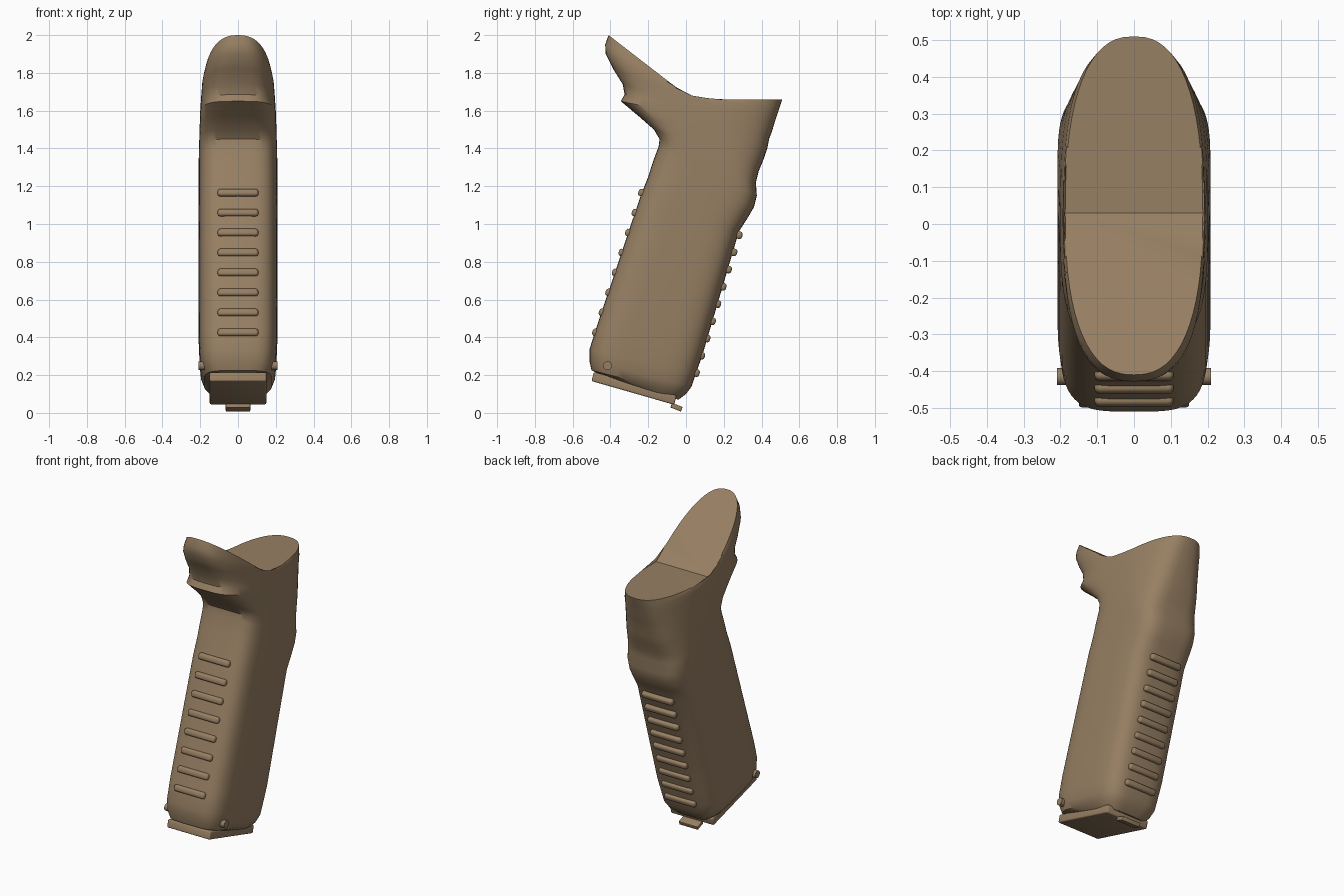
import bpy
import bmesh
import math
from mathutils import Matrix, Vector

cube = bpy.data.objects.get("Cube")
if cube:
    bpy.data.objects.remove(cube, do_unlink=True)

# One flat colour for everything
tan = bpy.data.materials.new("tan polymer")
tan.use_nodes = True
TAN = (0.31, 0.215, 0.125, 1)
tan.diffuse_color = TAN
shader = tan.node_tree.nodes["Principled BSDF"]
shader.inputs["Base Color"].default_value = TAN
shader.inputs["Roughness"].default_value = 0.6


def finish(bm, name, angle=35):
    """Turn a bmesh into a named, smooth-shaded object."""
    bmesh.ops.recalc_face_normals(bm, faces=bm.faces)
    mesh = bpy.data.meshes.new(name)
    bm.to_mesh(mesh)
    bm.free()
    mesh.materials.append(tan)
    obj = bpy.data.objects.new(name, mesh)
    bpy.context.collection.objects.link(obj)
    bpy.ops.object.select_all(action='DESELECT')
    obj.select_set(True)
    bpy.context.view_layer.objects.active = obj
    bpy.ops.object.shade_smooth_by_angle(angle=math.radians(angle))
    return obj


def bar(name, centre, size, tilt, bevel):
    """Bevelled box, tilted about the x axis."""
    bm = bmesh.new()
    place = (Matrix.Translation(centre) @ Matrix.Rotation(tilt, 4, 'X')
             @ Matrix.Diagonal((*size, 1)))
    bmesh.ops.create_cube(bm, size=1, matrix=place)
    bmesh.ops.bevel(bm, geom=bm.edges[:], offset=bevel, segments=3,
                    profile=0.5, affect='EDGES')
    return finish(bm, name)


# Grip body: loft through sections given by front y, z and back y, z
SECTIONS = [
    (-.46, .205, -.04, .07), (-.50, .225, .0, .10), (-.51, .27, .03, .14),
    (-.51, .34, .05, .20), (-.475, .45, .085, .30), (-.24, 1.15, .28, .96),
    (-.20, 1.25, .325, 1.03), (-.175, 1.33, .36, 1.09),
    (-.145, 1.41, .375, 1.15), (-.14, 1.45, .37, 1.22),
    (-.17, 1.50, .385, 1.28), (-.25, 1.57, .41, 1.34),
    (-.345, 1.65, .43, 1.40), (-.325, 1.685, .44, 1.45),
    (-.335, 1.74, .455, 1.49), (-.385, 1.82, .47, 1.54),
    (-.425, 1.90, .49, 1.60), (-.428, 1.95, .50, 1.63),
    (-.41, 2.0, .51, 1.66),
]
FOOT_WIDTHS = [.15, .18, .197, .203]
NECK = 9            # section where the grip starts flaring into the tang
SIDES = 64


def signed_power(value, power):
    return math.copysign(abs(value) ** power, value)


def section_ring(bm, index):
    fy, fz, by, bz = SECTIONS[index]
    front, back = Vector((0, fy, fz)), Vector((0, by, bz))
    flare = max(0, (index - NECK) / (len(SECTIONS) - 1 - NECK))
    middle = ((front + back) / 2).lerp(Vector((0, .03, 1.66)), flare)
    width = FOOT_WIDTHS[index] if index < len(FOOT_WIDTHS) else .208
    width += (.187 - width) * flare
    power = 2 / (4 - 1.55 * flare)
    ring = []
    for k in range(SIDES):
        a = math.tau * k / SIDES
        along = signed_power(math.cos(a), power) if k % (SIDES // 2) != SIDES // 4 else 0
        end = back if along > 0 else front
        point = middle.lerp(end, abs(along))
        point.x = width * signed_power(math.sin(a), power)
        ring.append(bm.verts.new(point))
    return ring


body = bmesh.new()
rings = [section_ring(body, i) for i in range(len(SECTIONS))]
for low, high in zip(rings, rings[1:]):
    for k in range(SIDES):
        n = (k + 1) % SIDES
        body.faces.new((low[k], low[n], high[n], high[k]))
body.faces.new(rings[0])
# Bent top: a sloped tang face and a level rear face
top, quarter = rings[-1], SIDES // 4
body.faces.new(top[quarter:3 * quarter + 1])
body.faces.new(top[3 * quarter:] + top[:quarter + 1])
finish(body, "grip_body")


# Raised grip ribs down the front and the back
def rib_row(name, count, start, end):
    start, end = Vector(start), Vector(end)
    lean = -math.atan2(end.y - start.y, end.z - start.z)
    for i in range(count):
        centre = start.lerp(end, i / (count - 1))
        bar(f"{name}_{i + 1}", centre, (.215, .04, .04), lean, .014)


rib_row("front_rib", 8, (0, -.476, .425), (0, -.232, 1.165))
rib_row("back_rib", 9, (0, .052, .212), (0, .279, .942))

# Floor plate and its latch tab
TILT = math.radians(-16)
bar("floor_plate", (0, -.275, .13), (.30, .455, .05), TILT, .008)
bar("latch_tab", (0, -.05, .03), (.13, .06, .026), TILT - .1, .004)

# Cross pin ends on both sides
for side, name in ((1, "left_pin"), (-1, "right_pin")):
    pin = bmesh.new()
    place = (Matrix.Translation((side * .18, -.415, .25))
             @ Matrix.Rotation(math.pi / 2, 4, 'Y'))
    bmesh.ops.create_cone(pin, cap_ends=True, segments=24, radius1=.023,
                          radius2=.023, depth=.06, matrix=place)
    finish(pin, name)
